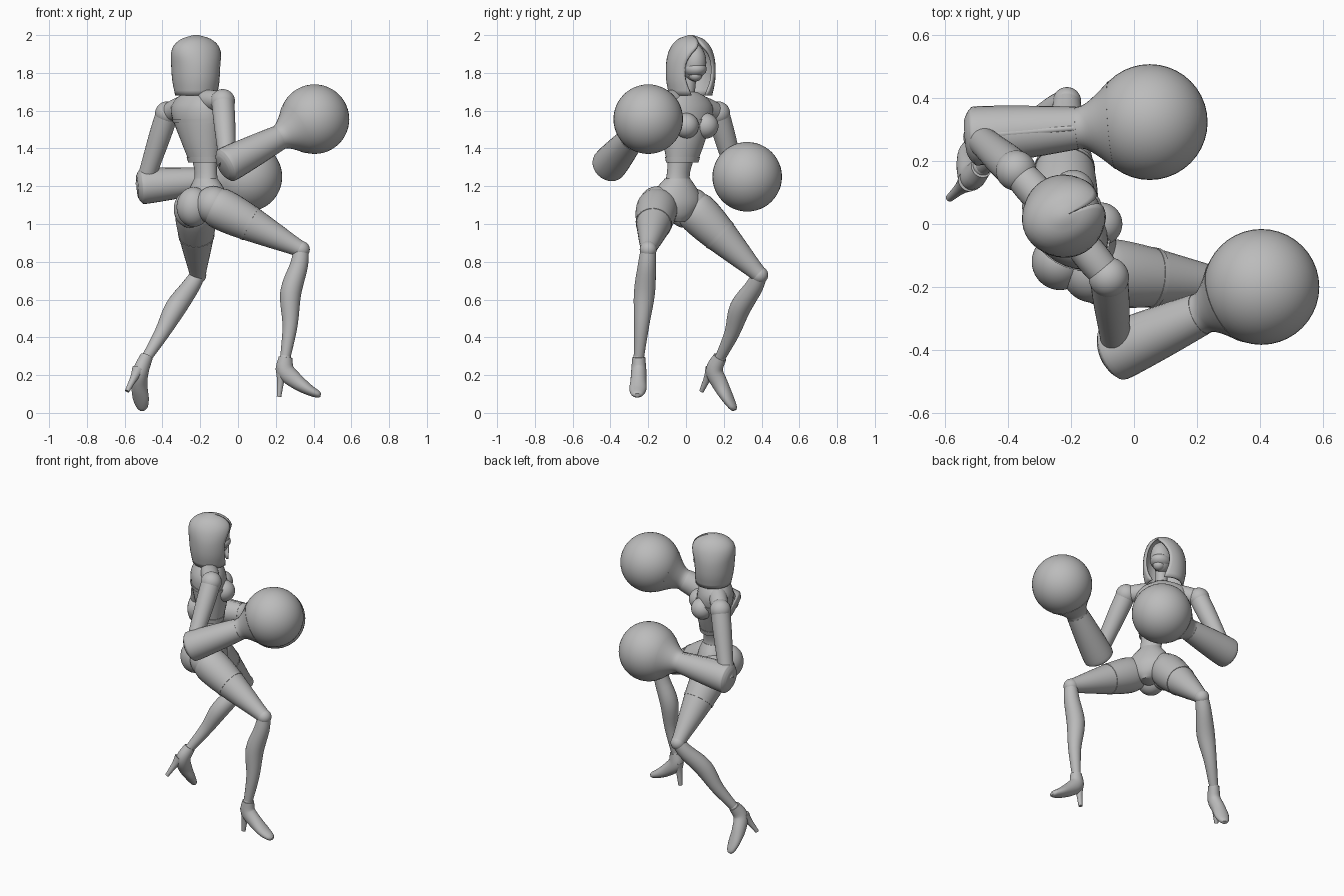
import bpy, bmesh, math
from mathutils import Vector, Matrix

old = bpy.data.objects.get("Cube")
if old:
    bpy.data.objects.remove(old, do_unlink=True)

grey = bpy.data.materials.new("plain grey")
grey.use_nodes = True
tone = (0.5, 0.5, 0.5, 1)
grey.diffuse_color = tone
grey.node_tree.nodes["Principled BSDF"].inputs["Base Color"].default_value = tone

SHOULDER_SIDE = Vector((-0.65, 0.76, 0))
HIP_SIDE = Vector((-0.5, 0.87, 0))
UP = Vector((0, 0, 1))


def finish(name, bm, sharp=45):
    """Turn a bmesh into a smooth shaded object."""
    bmesh.ops.recalc_face_normals(bm, faces=bm.faces)
    mesh = bpy.data.meshes.new(name)
    bm.to_mesh(mesh)
    bm.free()
    mesh.materials.append(grey)
    obj = bpy.data.objects.new(name, mesh)
    bpy.context.collection.objects.link(obj)
    bpy.ops.object.select_all(action="DESELECT")
    obj.select_set(True)
    bpy.context.view_layer.objects.active = obj
    bpy.ops.object.shade_smooth_by_angle(angle=math.radians(sharp))
    return obj


def ball(name, centre, radii, turn=0):
    """Ellipsoid, turned about the vertical axis."""
    if not isinstance(radii, tuple):
        radii = (radii, radii, radii)
    bm = bmesh.new()
    place = Matrix.Translation(centre) @ Matrix.Rotation(turn, 4, "Z")
    place = place @ Matrix.Diagonal((*radii, 1))
    bmesh.ops.create_uvsphere(bm, u_segments=40, v_segments=24, radius=1, matrix=place)
    return finish(name, bm)


def smooth_path(rows, steps):
    """Catmull-Rom interpolation of positions and radii together."""
    rows = [Vector(r) for r in rows]
    padded = [rows[0] * 2 - rows[1]] + rows + [rows[-1] * 2 - rows[-2]]
    out = []
    for p, q, r, s in zip(padded, padded[1:], padded[2:], padded[3:]):
        for k in range(steps):
            t = k / steps
            out.append(0.5 * (q * 2 + (r - p) * t + (p * 2 - q * 5 + r * 4 - s) * t ** 2
                              + (q * 3 - p - r * 3 + s) * t ** 3))
    return out + [rows[-1]]


def loft(name, rows, side, steps=4, segs=28, upright=False):
    """Elliptical sections; each row is x, y, z, half width along side, half depth."""
    rows = smooth_path(rows, steps)
    points = [Vector(r[:3]) for r in rows]
    bm = bmesh.new()
    rings = []
    for i, row in enumerate(rows):
        axis = points[min(i + 1, len(points) - 1)] - points[max(i - 1, 0)]
        axis = UP.copy() if upright else axis.normalized()
        u = (side - axis * side.dot(axis)).normalized()
        v = axis.cross(u)
        angles = [math.tau * k / segs for k in range(segs)]
        rings.append([bm.verts.new(points[i] + u * row[3] * math.cos(a)
                                   + v * row[4] * math.sin(a)) for a in angles])
    for low, high in zip(rings, rings[1:]):
        for k in range(segs):
            n = (k + 1) % segs
            bm.faces.new((low[k], low[n], high[n], high[k]))
    bm.faces.new(rings[0])
    bm.faces.new(rings[-1])
    return finish(name, bm)


def along(start, end, stops):
    """Round sections at fractions of a straight line."""
    a, b = Vector(start), Vector(end)
    return [(*a.lerp(b, t), r, r) for t, r in stops]


# torso and vest
loft("waist", [(-0.17, -0.045, 1.2, 0.075, 0.065), (-0.17, -0.04, 1.27, 0.065, 0.055),
               (-0.18, -0.02, 1.38, 0.08, 0.065)], SHOULDER_SIDE, upright=True)
loft("vest", [(-0.18, -0.02, 1.33, 0.09, 0.07), (-0.195, -0.01, 1.45, 0.125, 0.1),
              (-0.22, 0, 1.59, 0.165, 0.11), (-0.22, 0, 1.66, 0.14, 0.085),
              (-0.22, 0, 1.7, 0.06, 0.05)], SHOULDER_SIDE, upright=True)
loft("vest_hem", [(-0.18, -0.02, 1.325, 0.094, 0.074), (-0.183, -0.018, 1.355, 0.101, 0.081)],
     SHOULDER_SIDE, upright=True)
loft("back_band", [(-0.21, -0.004, 1.535, 0.157, 0.114), (-0.214, -0.002, 1.555, 0.163, 0.116)],
     SHOULDER_SIDE, upright=True)
chest = Vector((-0.21, 0, 1.52))
forward = Vector((0.76, 0.65, 0))
for label, sign in (("left", 1), ("right", -1)):
    ball(label + "_bust", chest + forward * 0.08 + SHOULDER_SIDE * 0.068 * sign, 0.068)

# neck and head
loft("neck", [(-0.22, 0, 1.66, 0.045, 0.045), (-0.205, 0.015, 1.74, 0.036, 0.036),
              (-0.2, 0.02, 1.82, 0.04, 0.04)], SHOULDER_SIDE)
TURN = math.radians(25)
ball("face", (-0.185, 0.04, 1.855), (0.078, 0.065, 0.1), TURN)
ball("chin", (-0.155, 0.05, 1.785), (0.035, 0.035, 0.03), TURN)
ball("mask", (-0.175, 0.045, 1.82), (0.074, 0.062, 0.045), TURN)

# hood: height, depth, half width, half angle of the face opening
hood_rows = smooth_path([(1.68, 0.11, 0.115, 22), (1.76, 0.125, 0.131, 36),
                         (1.84, 0.132, 0.131, 38), (1.9, 0.136, 0.118, 27),
                         (1.945, 0.122, 0.096, 8), (1.98, 0.08, 0.062, 1),
                         (2.0, 0.015, 0.012, 1)], 3)
bm = bmesh.new()
rings = []
COLUMNS = 32
turn = Matrix.Rotation(TURN, 3, "Z")
for z, depth, width, gap in hood_rows:
    gap = math.radians(max(gap, 0.5))
    ring = []
    for k in range(COLUMNS + 1):
        a = gap + (math.tau - 2 * gap) * k / COLUMNS
        spot = turn @ Vector((depth * math.cos(a), width * math.sin(a), 0))
        ring.append(bm.verts.new(spot + Vector((-0.222, 0.025, z))))
    rings.append(ring)
for low, high in zip(rings, rings[1:]):
    for k in range(COLUMNS):
        bm.faces.new((low[k], low[k + 1], high[k + 1], high[k]))
bm.faces.new(rings[-1])
hood = finish("hood", bm, 60)
shell = hood.modifiers.new("thickness", "SOLIDIFY")
shell.thickness = 0.012
shell.offset = -1

# arms and round gloves: shoulder, elbow, glove centre
arms = {"right": ((-0.08, -0.17, 1.65), (-0.055, -0.405, 1.315), (0.405, -0.2, 1.555)),
        "left": ((-0.375, 0.17, 1.585), (-0.5, 0.28, 1.2), (0.05, 0.324, 1.25))}
for label, (shoulder, elbow, glove) in arms.items():
    ball(label + "_shoulder", shoulder, 0.064)
    loft(label + "_collar", along((-0.22, 0, 1.66), shoulder, [(0, 0.05), (0.6, 0.055), (1, 0.05)]), UP)
    loft(label + "_upper_arm", along(shoulder, elbow, [(0, 0.06), (0.3, 0.058),
                                                       (0.7, 0.05), (1, 0.045)]), UP)
    loft(label + "_cuff", along(elbow, glove, [(-0.06, 0.06), (-0.03, 0.086), (0.02, 0.094),
                                               (0.3, 0.083), (0.58, 0.068)]), UP)
    loft(label + "_glove_wrist", along(elbow, glove, [(0.55, 0.066), (0.62, 0.07),
                                                      (0.7, 0.1), (0.78, 0.14)]), UP)
    # raised seam on the cuff
    lift = Vector((0, 0, 0.084))
    a, b = Vector(elbow), Vector(glove)
    loft(label + "_cuff_seam", along(a + lift, a.lerp(b, 0.56) + lift * 0.74,
                                     [(0, 0.014), (1, 0.01)]), UP, segs=8)
    ball(label + "_glove", glove, 0.184)

# pelvis
loft("pelvis", [(-0.17, -0.045, 1.24, 0.07, 0.06), (-0.165, -0.05, 1.18, 0.12, 0.085),
                (-0.165, -0.05, 1.11, 0.145, 0.1), (-0.16, -0.05, 1.05, 0.1, 0.085),
                (-0.15, -0.05, 1.01, 0.035, 0.05)], HIP_SIDE, upright=True)
ball("right_buttock", (-0.235, -0.12, 1.09), (0.09, 0.09, 0.105))
ball("left_buttock", (-0.255, -0.01, 1.08), (0.085, 0.085, 0.1))

# legs: hip, knee, ankle, calf bulge
legs = {"right": ((-0.13, -0.15, 1.1), (0.335, -0.2, 0.865), (0.25, -0.25, 0.29),
                  Vector((-0.022, 0, 0))),
        "left": ((-0.225, 0.03, 1.09), (-0.213, 0.39, 0.73), (-0.485, 0.18, 0.29),
                 Vector((-0.01, -0.02, 0)))}
for label, (hip, knee, ankle, bulge) in legs.items():
    loft(label + "_thigh", along(hip, knee, [(-0.05, 0.08), (0.06, 0.108), (0.3, 0.102),
                                             (0.65, 0.073), (0.9, 0.05), (1, 0.043)]), HIP_SIDE)
    loft(label + "_stocking_band", along(hip, knee, [(0.4, 0.097), (0.43, 0.095)]), HIP_SIDE)
    ball(label + "_hip", hip, 0.1)
    ball(label + "_knee", knee, 0.045)
    shin = along(knee, ankle, [(0, 0.04), (0.15, 0.048), (0.4, 0.056), (0.7, 0.04), (1, 0.027)])
    shin[2] = (*(Vector(shin[2][:3]) + bulge), *shin[2][3:])
    loft(label + "_shin", shin, HIP_SIDE)
    ball(label + "_ankle", ankle, 0.03)

# high heeled shoes
loft("right_shoe", [(0.252, -0.25, 0.295, 0.034, 0.036), (0.25, -0.25, 0.225, 0.04, 0.048),
                    (0.305, -0.252, 0.17, 0.042, 0.042), (0.37, -0.255, 0.125, 0.045, 0.03),
                    (0.42, -0.258, 0.1, 0.032, 0.02), (0.438, -0.258, 0.094, 0.014, 0.01)],
     Vector((0, 1, 0)))
loft("right_heel", along((0.232, -0.25, 0.235), (0.217, -0.25, 0.085),
                         [(0, 0.034), (0.4, 0.02), (1, 0.012)]), HIP_SIDE)
loft("left_shoe", [(-0.485, 0.18, 0.295, 0.034, 0.036), (-0.513, 0.15, 0.225, 0.04, 0.046),
                   (-0.522, 0.182, 0.15, 0.042, 0.042), (-0.515, 0.22, 0.08, 0.045, 0.03),
                   (-0.508, 0.248, 0.032, 0.032, 0.02), (-0.505, 0.256, 0.014, 0.014, 0.012)],
     Vector((0.9, -0.42, 0)))
loft("left_heel", along((-0.528, 0.135, 0.23), (-0.587, 0.082, 0.115),
                        [(0, 0.034), (0.4, 0.02), (1, 0.012)]), HIP_SIDE)
